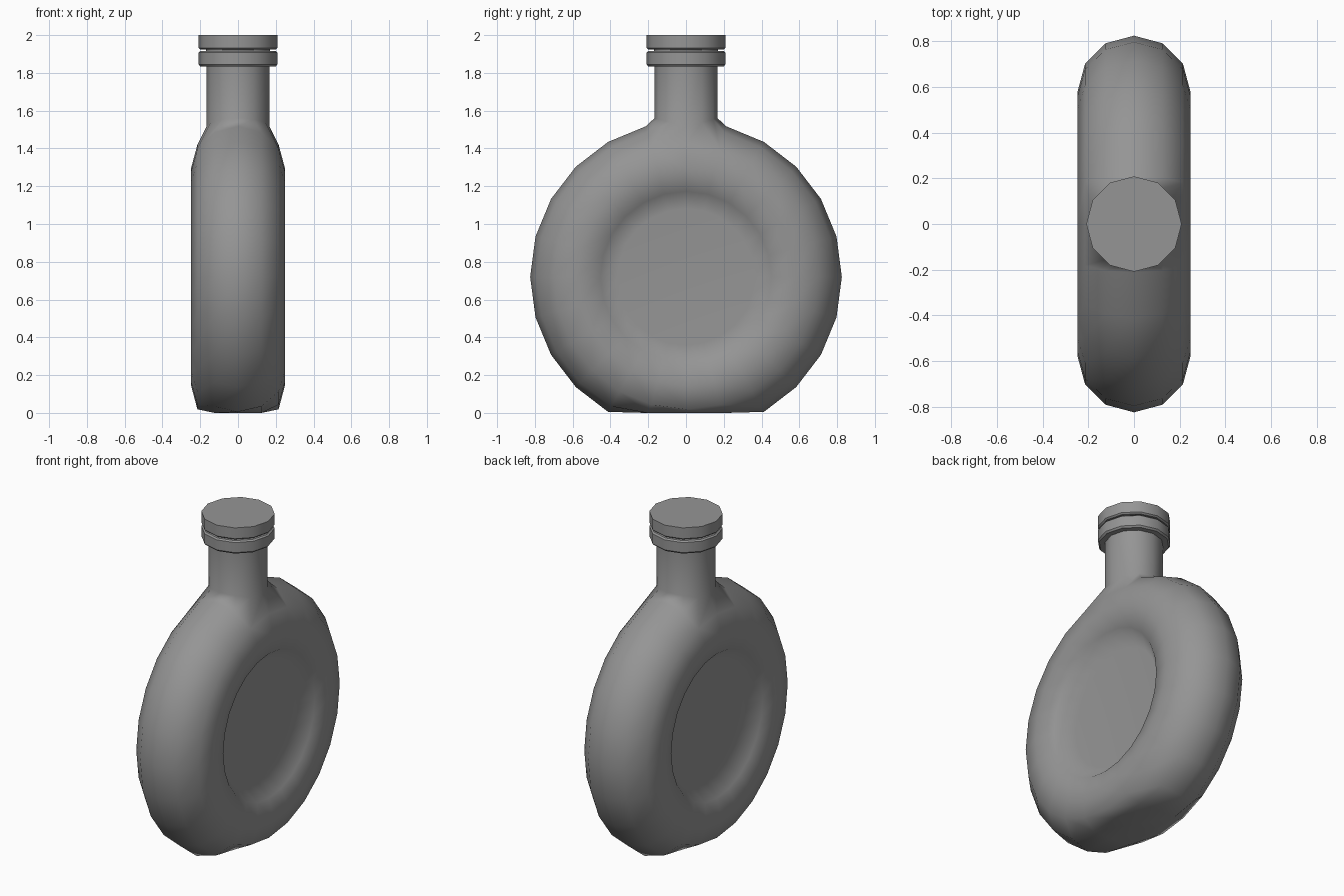
import bpy, bmesh
from math import sin, cos, radians, tau

if "Cube" in bpy.data.objects:
    bpy.data.objects.remove(bpy.data.objects["Cube"])

SIDES = 12           # sides of neck, lip and stopper
SEGMENTS = 24        # segments round the ring
CENTRE, RING, TUBE = 0.72, 0.577, 0.248
NECK, NECK_TOP = 0.167, 1.84

grey = bpy.data.materials.new("plain grey")
grey.use_nodes = True
grey.diffuse_color = (0.3, 0.3, 0.3, 1)
grey.node_tree.nodes["Principled BSDF"].inputs["Base Color"].default_value = (0.3, 0.3, 0.3, 1)


def make_object(name, bm):
    bmesh.ops.recalc_face_normals(bm, faces=bm.faces)
    mesh = bpy.data.meshes.new(name)
    bm.to_mesh(mesh)
    bm.free()
    mesh.materials.append(grey)
    mesh.shade_smooth()
    obj = bpy.data.objects.new(name, mesh)
    bpy.context.collection.objects.link(obj)
    return obj


def circle(bm, radius, height):
    """Ring of vertices; height is a function of the angle."""
    angles = [tau * i / SIDES for i in range(SIDES)]
    return [bm.verts.new((radius * cos(a), radius * sin(a), height(a))) for a in angles]


def bridge(bm, low, high):
    for i in range(len(low)):
        j = (i + 1) % len(low)
        bm.faces.new((low[i], low[j], high[j], high[i]))


def lathe(name, profile):
    bm = bmesh.new()
    rings = [circle(bm, r, lambda a, z=z: z) for r, z in profile]
    for low, high in zip(rings, rings[1:]):
        bridge(bm, low, high)
    bm.faces.new(rings[0])
    bm.faces.new(rings[-1])
    obj = make_object(name, bm)
    bpy.ops.object.select_all(action="DESELECT")
    obj.select_set(True)
    bpy.context.view_layer.objects.active = obj
    bpy.ops.object.shade_smooth_by_angle(angle=radians(40))
    return obj


# Ring-shaped body, with the inner wall left out between the side panels
bm = bmesh.new()
tube_angles = [radians(a) for a in range(-150, 151, 30)]
rows = []
for s in range(SEGMENTS):
    turn = tau * s / SEGMENTS          # zero points straight up
    row = []
    for a in tube_angles:
        r = RING + TUBE * cos(a)
        z = max(0, CENTRE + r * cos(turn))   # flattened foot
        row.append(bm.verts.new((TUBE * sin(a), r * sin(turn), z)))
    rows.append(row)
last = len(tube_angles) - 1
for s in range(SEGMENTS):
    here, there = rows[s], rows[(s + 1) % SEGMENTS]
    for i in range(last):
        bm.faces.new((here[i], here[i + 1], there[i + 1], there[i]))

# Flat round panels closing both sides
for i in (0, last):
    bm.faces.new([row[i] for row in rows])

# Open the shoulder and run it up into the neck
mid = last // 2
front, top, back = rows[-1], rows[0], rows[1]
shoulder = ([top[mid + 2]] + back[mid + 2:mid - 3:-1]
            + [top[mid - 2]] + front[mid - 2:mid + 3])
bmesh.ops.delete(bm, geom=top[mid - 1:mid + 2], context="VERTS")
neck_base = circle(bm, NECK, lambda a: 1.515 + 0.045 * abs(sin(a)))
neck_top = circle(bm, NECK, lambda a: NECK_TOP)
bridge(bm, shoulder, neck_base)
bridge(bm, neck_base, neck_top)
body = make_object("bottle_body", bm)
body.modifiers.new("panel shading", "WEIGHTED_NORMAL")

# Lip and stopper with a narrow gap between them
lathe("neck_lip", [(0.2, 1.835), (0.209, 1.845), (0.209, 1.908), (0.2, 1.916)])
lathe("stopper_stem", [(0.17, 1.9), (0.17, 1.94)])
lathe("stopper_cap", [(0.2, 1.924), (0.209, 1.932), (0.209, 2.0)])
